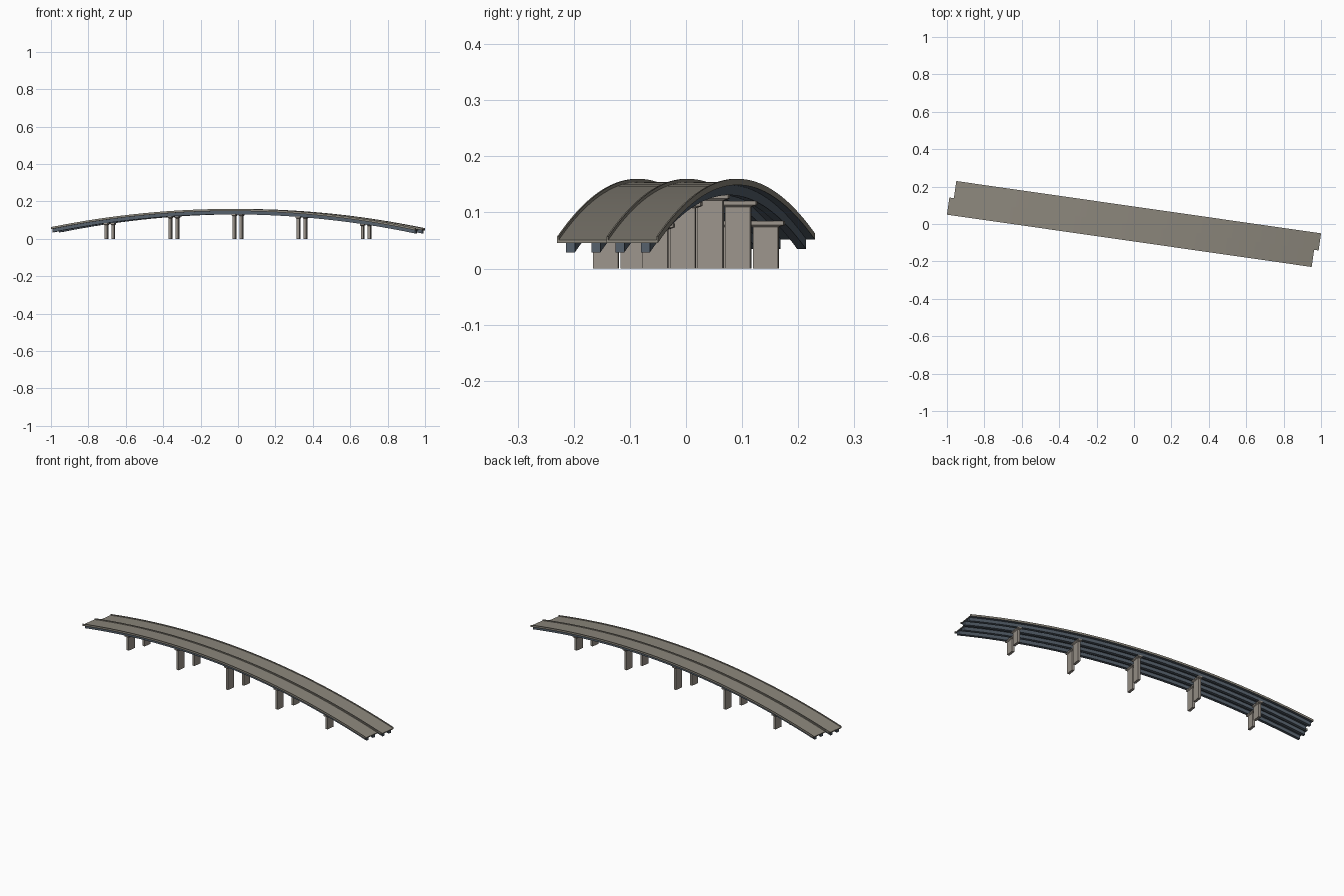
import bpy, bmesh, math
from mathutils import Matrix

if "Cube" in bpy.data.objects:
    bpy.data.objects.remove(bpy.data.objects["Cube"], do_unlink=True)


def make_material(name, rgb):
    mat = bpy.data.materials.new(name)
    mat.use_nodes = True
    mat.diffuse_color = (*rgb, 1)
    bsdf = next(n for n in mat.node_tree.nodes if n.type == 'BSDF_PRINCIPLED')
    bsdf.inputs["Base Color"].default_value = (*rgb, 1)
    return mat


CONCRETE = make_material("deck_concrete", (0.26, 0.24, 0.20))
PIER = make_material("pier_concrete", (0.33, 0.295, 0.26))
STEEL = make_material("slate_steel", (0.09, 0.115, 0.145))

SKEW = Matrix.Rotation(-math.atan2(0.142, 0.99), 4, 'Z')
HALF = 0.985       # half length of a carriageway
WIDTH = 0.0925     # carriageway width
STAGGER = 0.012    # lengthwise shift of each carriageway
SEGMENTS = 32


def crown(u):
    """Height of the kerb top along the arched roadway."""
    s = u / HALF
    return 0.16 - 0.1 * s * s - 0.003 * s


def finish(name, bm, materials):
    bmesh.ops.recalc_face_normals(bm, faces=bm.faces)
    mesh = bpy.data.meshes.new(name)
    bm.to_mesh(mesh)
    bm.free()
    mesh.transform(SKEW)
    for mat in materials:
        mesh.materials.append(mat)
    obj = bpy.data.objects.new(name, mesh)
    bpy.context.collection.objects.link(obj)
    return obj


def smooth(obj):
    bpy.ops.object.select_all(action='DESELECT')
    obj.select_set(True)
    bpy.context.view_layer.objects.active = obj
    bpy.ops.object.shade_smooth_by_angle(angle=math.radians(30))


def loft(bm, rings, caps=True):
    """Skin a list of point rings and close both ends."""
    rows = [[bm.verts.new(p) for p in ring] for ring in rings]
    n = len(rows[0])
    for a, b in zip(rows, rows[1:]):
        for i in range(n):
            j = (i + 1) % n
            bm.faces.new((a[i], a[j], b[j], b[i]))
    for row in (rows[0], rows[-1]):
        bm.faces.new(row)


def sweep(profile, centre_u, half):
    """Run a (v, height) section along the arch."""
    bm = bmesh.new()
    rings = []
    for i in range(SEGMENTS + 1):
        u = half * (2 * i / SEGMENTS - 1)
        rings.append([(centre_u + u, v, crown(u) + h) for v, h in profile])
    loft(bm, rings)
    return bm


def box_ring(u, v, half_u, half_v, z):
    return [(u + a * half_u, v + b * half_v, z)
            for a, b in ((-1, -1), (1, -1), (1, 1), (-1, 1))]


for side, label in ((-1, "front"), (1, "back")):
    mid_u, mid_v = side * STAGGER, side * WIDTH / 2
    w, kerb = WIDTH / 2, 0.003

    # Road slab with a low kerb along both edges
    section = [(-w, 0), (-w, -0.011), (w, -0.011), (w, 0),
               (w - kerb, 0), (w - kerb, -0.006), (kerb - w, -0.006), (kerb - w, 0)]
    bm = sweep([(mid_v + v, h) for v, h in section], mid_u, HALF)
    bm.normal_update()
    deck = finish(label + "_deck", bm, [CONCRETE, STEEL])
    for face in deck.data.polygons:
        if face.normal.z < -0.5:
            face.material_index = 1
    smooth(deck)

    # Two girders under each slab
    for k, edge in ((-1, "outer" if side < 0 else "inner"),
                    (1, "inner" if side < 0 else "outer")):
        v = mid_v + k * 0.023
        section = [(v - 0.008, -0.0105), (v - 0.008, -0.029),
                   (v + 0.008, -0.029), (v + 0.008, -0.0105)]
        girder = finish(f"{label}_{edge}_girder", sweep(section, mid_u, HALF - 0.005), [STEEL])
        smooth(girder)

    # Wall piers with flared caps
    for i in range(-2, 3):
        u = i * 0.346
        top = crown(u) - 0.028
        bm = bmesh.new()
        loft(bm, [box_ring(mid_u + u, mid_v, hu, hv, z) for hu, hv, z in (
            (0.007, 0.0225, 0), (0.007, 0.0225, top - 0.011),
            (0.011, 0.033, top - 0.007), (0.011, 0.033, top))])
        finish(f"{label}_pier_{i + 3}", bm, [PIER])
